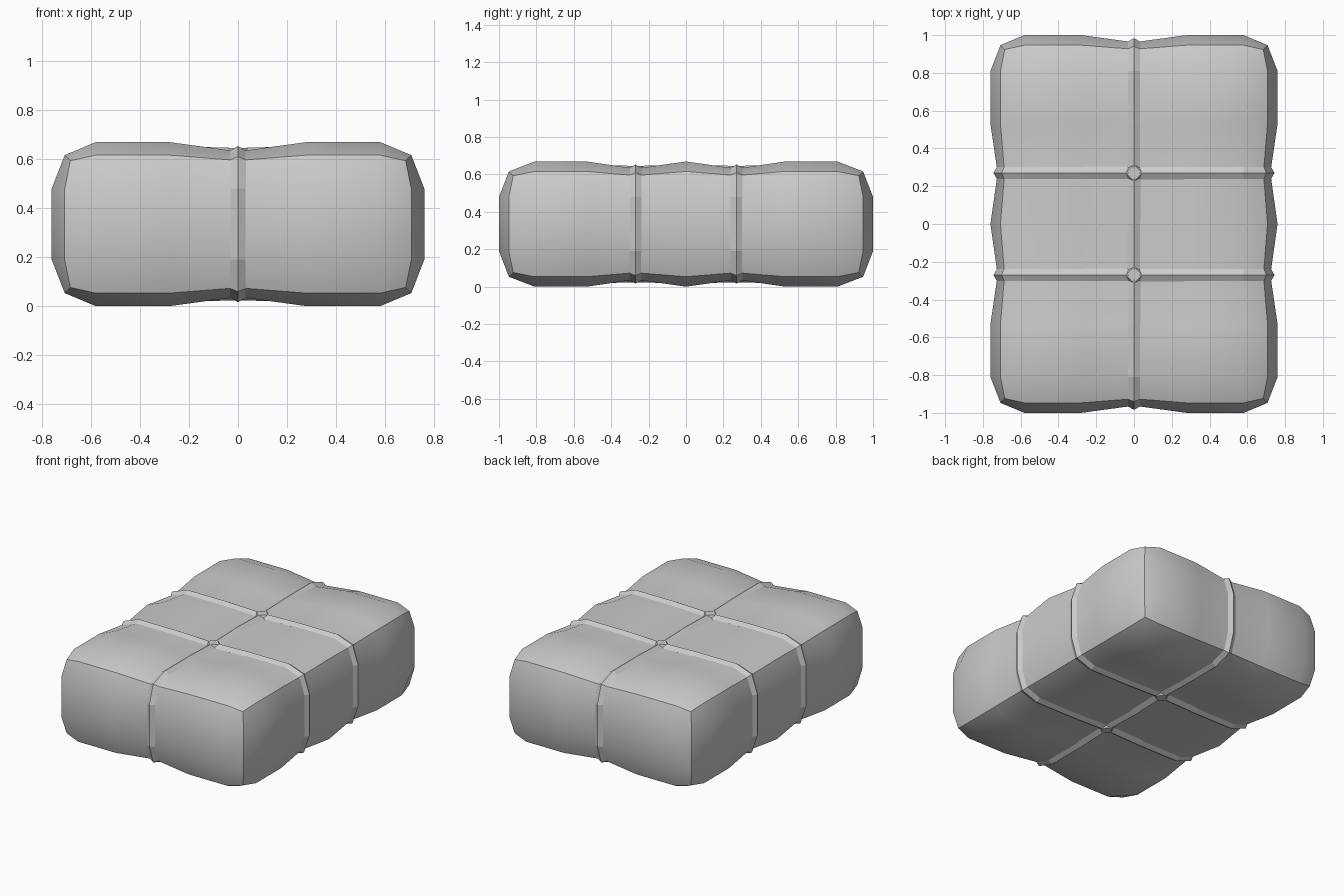
import bpy, bmesh
from mathutils import Vector

if "Cube" in bpy.data.objects:
    bpy.data.objects.remove(bpy.data.objects["Cube"])

HALF = (0.76, 1.0, 0.3345)                      # half sizes of the bundle
GRID = ((-0.76, -0.58, -0.28, 0, 0.28, 0.58, 0.76),
        (-1, -0.81, -0.53, -0.27, 0, 0.27, 0.53, 0.81, 1),
        (-0.3345, -0.145, 0.145, 0.3345))
LAST = [len(g) - 1 for g in GRID]
GROOVES = ((3,), (3, 5), ())                    # grid lines pulled in by straps


def outer_axes(key):
    return [a for a in range(3) if key[a] in (0, LAST[a])]


def outward(key):
    d = Vector((0, 0, 0))
    for a in outer_axes(key):
        d[a] = 1 if key[a] else -1
    return d.normalized()


def point(key):
    # pillow-like box: edges and corners are inset, strap lines are pinched
    p = Vector([GRID[a][key[a]] for a in range(3)])
    ext = outer_axes(key)
    inset = (0, 0, 0.053, 0.076)[len(ext)]
    pinched = sum(key[a] in GROOVES[a] for a in range(3))
    if pinched:
        inset += 0.038 if len(ext) == 1 else 0.022
    if pinched == 2:
        inset += 0.008
    for a in ext:
        p[a] -= inset * (1 if key[a] else -1)
    return p


def finish(bm, name):
    bmesh.ops.recalc_face_normals(bm, faces=bm.faces)
    me = bpy.data.meshes.new(name)
    bm.to_mesh(me)
    bm.free()
    ob = bpy.data.objects.new(name, me)
    ob.location.z = HALF[2]
    bpy.context.collection.objects.link(ob)
    return ob


# padded bundle body
bm = bmesh.new()
verts = {}


def vert(key):
    if key not in verts:
        verts[key] = bm.verts.new(point(key))
    return verts[key]


for a in range(3):
    b, c = (a + 1) % 3, (a + 2) % 3
    for side in (0, LAST[a]):
        for i in range(LAST[b]):
            for j in range(LAST[c]):
                quad = []
                for u, v in ((i, j), (i + 1, j), (i + 1, j + 1), (i, j + 1)):
                    key = [0, 0, 0]
                    key[a], key[b], key[c] = side, u, v
                    quad.append(vert(tuple(key)))
                bm.faces.new(quad)
body = finish(bm, "bundle_body")
bpy.context.view_layer.objects.active = body
body.select_set(True)
bpy.ops.object.shade_smooth_by_angle(angle=0.6)


# straps: ridged bands wrapped round the body
def strap(name, axis, line):
    b, c = [a for a in range(3) if a != axis]
    nb, nc = LAST[b], LAST[c]
    loop = ([(i, 0) for i in range(nb)] + [(nb, j) for j in range(nc)] +
            [(i, nc) for i in range(nb, 0, -1)] + [(0, j) for j in range(nc, 0, -1)])
    across = Vector((0, 0, 0))
    across[axis] = 1
    bm = bmesh.new()
    rings = []
    for u, v in loop:
        key = [0, 0, 0]
        key[axis], key[b], key[c] = line, u, v
        p, n = point(key), outward(key)
        rings.append([bm.verts.new(p + across * w + n * h) for w, h in
                      ((-0.035, 0.002), (0, 0.022), (0.035, 0.002), (0, -0.02))])
    for k, r in enumerate(rings):
        s = rings[(k + 1) % len(rings)]
        for m in range(4):
            bm.faces.new((r[m], r[(m + 1) % 4], s[(m + 1) % 4], s[m]))
    finish(bm, name)


strap("long_strap", 0, 3)
strap("cross_strap_front", 1, 3)
strap("cross_strap_back", 1, 5)

# small flat knots where the straps cross, above and below
for y, label in ((3, "front"), (5, "back")):
    for z, place in ((0, "lower"), (LAST[2], "upper")):
        key = (3, y, z)
        p, n = point(key), outward(key)
        bm = bmesh.new()
        low = [bm.verts.new(p + Vector(d) * 0.062) for d in
               ((1, 0, 0), (0, 1, 0), (-1, 0, 0), (0, -1, 0))]
        high = [bm.verts.new(p + (v.co - p) * 0.7 + n * 0.022) for v in low]
        bm.faces.new(low)
        bm.faces.new(high)
        for i in range(4):
            j = (i + 1) % 4
            bm.faces.new((low[i], low[j], high[j], high[i]))
        finish(bm, f"knot_{place}_{label}")
